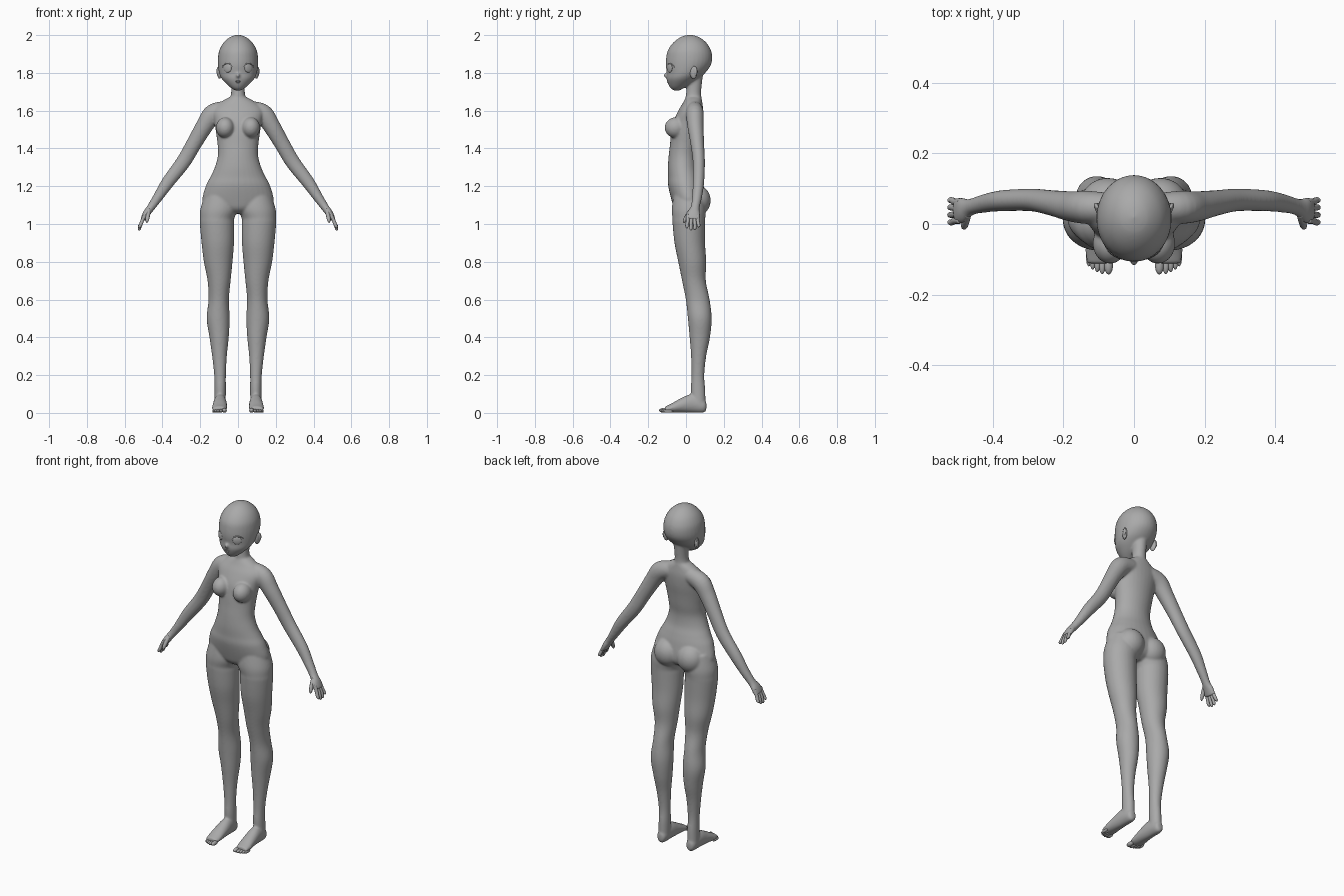
import bpy, bmesh, math
from mathutils import Vector, Matrix

skin = bpy.data.materials.new("plain grey")
skin.diffuse_color = (0.4, 0.4, 0.4, 1)
UP, FRONT = Vector((0, 0, 1)), Vector((0, -1, 0))


def smooth_rows(rows, steps=5):
    """Catmull-Rom interpolation of (x, y, z, r1, r2) rows."""
    out = []
    for i in range(len(rows) - 1):
        p0, p1 = rows[max(i - 1, 0)], rows[i]
        p2, p3 = rows[i + 1], rows[min(i + 2, len(rows) - 1)]
        for k in range(steps):
            t = k / steps
            out.append([0.5 * (2 * b + (c - a) * t + (2 * a - 5 * b + 4 * c - d) * t * t
                               + (3 * b - a - 3 * c + d) * t ** 3)
                        for a, b, c, d in zip(p0, p1, p2, p3)])
    return out + [list(rows[-1])]


def loft(bm, rows, axis=None, ref=(0, 1, 0), side=1, n=32):
    """Closed elliptical tube; rings follow the path unless an axis is given."""
    rows = smooth_rows(rows)
    pts = [Vector((side * r[0], r[1], r[2])) for r in rows]
    rings = []
    for i, r in enumerate(rows):
        t = axis or (pts[min(i + 1, len(pts) - 1)] - pts[max(i - 1, 0)]).normalized()
        u = Vector(ref).cross(t).normalized()
        v = t.cross(u)
        r1, r2 = max(r[3], 0.001), max(r[4], 0.001)
        rings.append([bm.verts.new(pts[i] + u * r1 * math.cos(a) + v * r2 * math.sin(a))
                      for a in (2 * math.pi * k / n for k in range(n))])
    for a, b in zip(rings, rings[1:]):
        for k in range(n):
            bm.faces.new((a[k], a[(k + 1) % n], b[(k + 1) % n], b[k]))
    bm.faces.new(rings[0])
    bm.faces.new(rings[-1])


def ball(bm, centre, radii, turn=0.0):
    m = Matrix.Translation(centre) @ Matrix.Rotation(turn, 4, 'Z') @ Matrix.Diagonal((*radii, 1))
    bmesh.ops.create_uvsphere(bm, u_segments=24, v_segments=16, radius=1, matrix=m)


def finish(name, bm, mirror=False):
    bmesh.ops.recalc_face_normals(bm, faces=bm.faces)
    me = bpy.data.meshes.new(name)
    bm.to_mesh(me)
    bm.free()
    me.materials.append(skin)
    for p in me.polygons:
        p.use_smooth = True
    ob = bpy.data.objects.new(name, me)
    bpy.context.collection.objects.link(ob)
    if mirror:
        ob.modifiers.new("mirror", 'MIRROR').use_mirror_merge = False
    return ob


# Body: overlapping lofts fused into one skin
body = bmesh.new()
torso = [(0, .01, 1.055, .06, .04), (0, .015, 1.08, .13, .075), (0, .015, 1.12, .187, .09),
         (0, .0, 1.20, .171, .094), (0, -.007, 1.25, .146, .088), (0, -.015, 1.30, .123, .081),
         (0, -.015, 1.36, .107, .077), (0, -.007, 1.42, .108, .078), (0, 0, 1.48, .116, .079),
         (0, .01, 1.54, .125, .078), (0, .025, 1.60, .135, .066), (0, .035, 1.64, .10, .052),
         (0, .04, 1.67, .05, .042)]
neck = [(0, .04, 1.62, .06, .045), (0, .04, 1.66, .045, .043), (0, .04, 1.69, .037, .04),
        (0, .043, 1.73, .036, .04), (0, .045, 1.79, .04, .045)]
head = [(0, -.05, 1.706, .012, .014), (0, -.047, 1.718, .034, .034), (0, -.034, 1.74, .06, .06),
        (0, -.018, 1.77, .087, .085), (0, .0, 1.80, .100, .102), (0, .012, 1.84, .106, .119),
        (0, .017, 1.88, .106, .122), (0, .018, 1.92, .099, .114), (0, .02, 1.96, .077, .088),
        (0, .02, 1.99, .042, .048), (0, .02, 2.002, .006, .006)]
for part in (torso, neck, head):
    loft(body, part, UP)
ball(body, (0, -.103, 1.787), (.011, .017, .013))        # nose

leg = [(.09, .015, 1.16, .085, .08), (.10, .015, 1.08, .099, .09), (.111, .015, 1.03, .091, .087),
       (.111, .015, 1.0, .091, .086), (.107, .02, .9, .086, .081), (.105, .033, .8, .076, .074),
       (.10, .042, .7, .061, .063), (.102, .062, .6, .054, .063), (.105, .073, .5, .061, .063),
       (.10, .073, .4, .051, .054), (.098, .067, .3, .039, .04), (.095, .063, .2, .031, .034),
       (.094, .064, .12, .030, .038), (.095, .068, .04, .030, .036)]
foot = [(.095, .108, .036, .014, .02), (.095, .092, .037, .027, .036), (.095, .03, .05, .034, .049),
        (.096, -.03, .039, .038, .037), (.098, -.08, .025, .040, .023), (.098, -.112, .019, .035, .014)]
arm = [(.06, .045, 1.607, .045, .042), (.13, .047, 1.584, .052, .047), (.177, .05, 1.52, .046, .043),
       (.233, .06, 1.425, .041, .036), (.29, .068, 1.328, .039, .032), (.372, .066, 1.22, .034, .03),
       (.425, .058, 1.14, .026, .026), (.463, .048, 1.085, .021, .024), (.485, .04, 1.055, .019, .036),
       (.503, .036, 1.022, .014, .039)]
for s in (1, -1):
    loft(body, leg, UP, side=s)
    loft(body, foot, FRONT, ref=(0, 0, 1), side=s)
    loft(body, arm, side=s)
    ball(body, (s * .074, .06, 1.125), (.078, .071, .08))    # buttock
    ball(body, (s * .068, -.055, 1.51), (.049, .058, .055))  # bust
ob = finish("body", body)
rm = ob.modifiers.new("fuse", 'REMESH')
rm.mode = 'VOXEL'
rm.voxel_size = 0.0055
rm.use_smooth_shade = True
sm = ob.modifiers.new("soften", 'SMOOTH')
sm.factor, sm.iterations = 0.5, 10

# Fingers and thumb
bm = bmesh.new()
for y, tip in ((.005, .977), (.026, .966), (.047, .968), (.067, .982)):
    yb = .036 + (y - .036) * .85
    loft(bm, [(.493, yb, 1.05, .009, .009), (.506, yb, 1.02, .0095, .0095),
              (.516, y, .995, .009, .009), (.522, y, tip + .007, .0075, .0075),
              (.523, y, tip, .002, .002)], n=12)
loft(bm, [(.472, .03, 1.075, .012, .012), (.477, .008, 1.045, .011, .012),
          (.481, -.007, 1.02, .009, .009), (.483, -.012, 1.006, .002, .002)], n=12)
finish("fingers", bm, True)

# Toes, big toe on the inner side
bm = bmesh.new()
for x, y, r in ((.072, -.117, .0125), (.090, -.116, .0095), (.104, -.110, .009),
                (.117, -.103, .0085), (.128, -.094, .008)):
    ball(bm, (x, y, r + .001), (r, .026, r))
finish("toes", bm, True)

# Ears
bm = bmesh.new()
ball(bm, (.098, .04, 1.803), (.011, .02, .034), -.3)
ball(bm, (.104, .047, 1.808), (.008, .014, .026), -.5)
finish("ears", bm, True)


def face_y(x):
    return .010 - .114 * math.sqrt(1 - (x / .105) ** 2)


# Eyes with lash lines curving over them
bm = bmesh.new()
ball(bm, (.055, face_y(.055) + .001, 1.825), (.024, .006, .023), .56)
finish("eyes", bm, True)
bm = bmesh.new()
arc = []
for k in range(7):
    a = math.radians(10 + 155 * k / 6)
    x = .055 + .027 * math.cos(a)
    r = .0015 + .0025 * math.sin(math.pi * k / 6)
    arc.append((x, face_y(x), 1.825 + .025 * math.sin(a), r, r))
loft(bm, arc, n=8)
finish("lashes", bm, True)

# Lips
bm = bmesh.new()
ball(bm, (0, -.095, 1.757), (.017, .007, .003))
ball(bm, (0, -.093, 1.750), (.012, .007, .0035))
finish("lips", bm)
